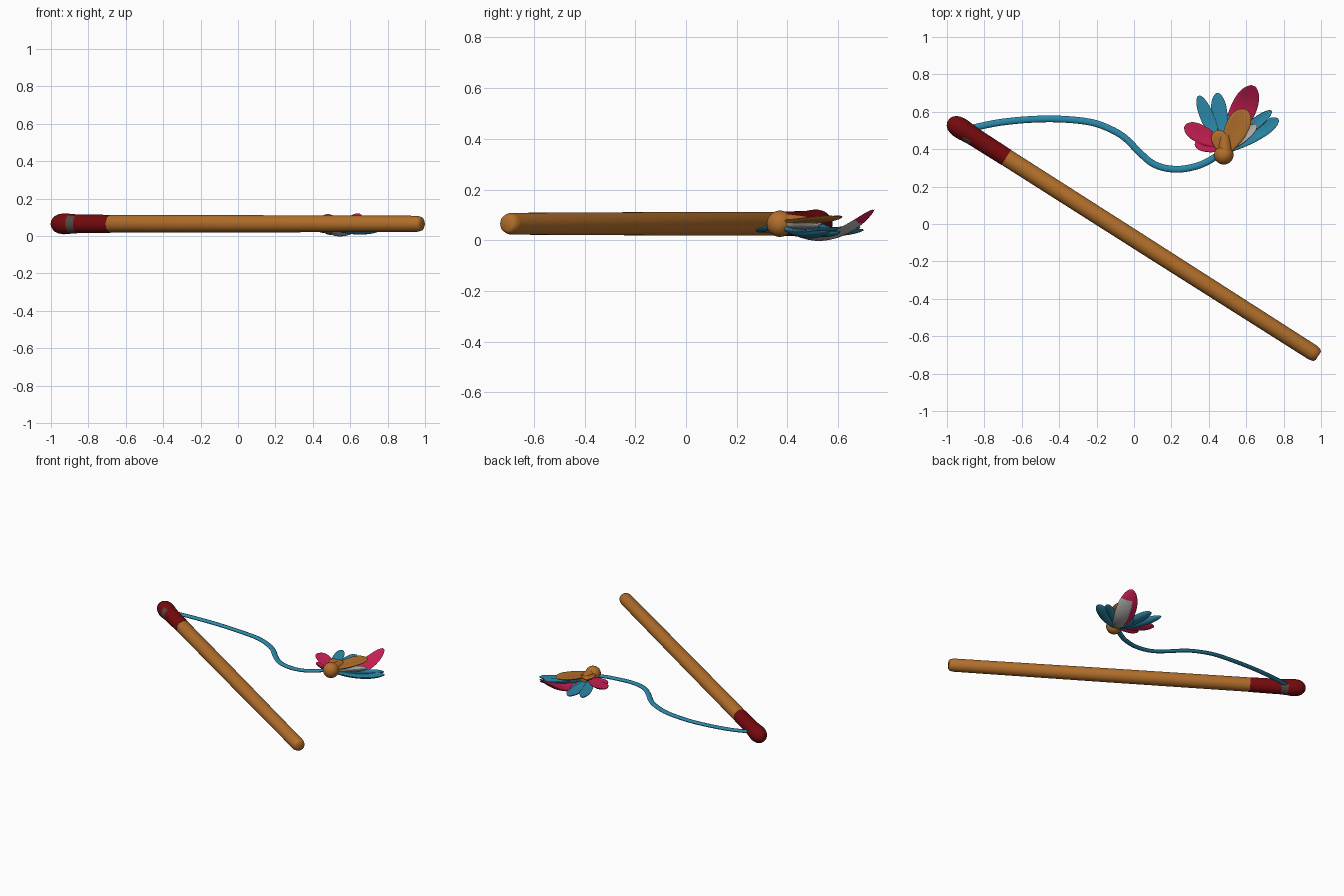
import bpy, bmesh, math
from mathutils import Vector, Matrix

if "Cube" in bpy.data.objects:
    bpy.data.objects.remove(bpy.data.objects["Cube"])


def srgb(r, g, b):
    f = lambda c: c / 12.92 if c <= 0.04045 else ((c + 0.055) / 1.055) ** 2.4
    return tuple(f(c / 255) for c in (r, g, b)) + (1.0,)


def material(name, *rgb):
    m = bpy.data.materials.new(name)
    m.diffuse_color = srgb(*rgb)
    m.use_nodes = True
    m.node_tree.nodes["Principled BSDF"].inputs["Base Color"].default_value = m.diffuse_color
    return m


wood = material("tan wood", 178, 111, 43)
red = material("dark red", 118, 10, 14)
blue = material("teal blue", 44, 138, 170)
pink = material("magenta", 202, 32, 84)
white = material("pale grey", 178, 178, 176)
grey = material("dark grey", 84, 72, 64)


def finish(name, bm, mats, angle=50):
    bmesh.ops.recalc_face_normals(bm, faces=bm.faces)
    me = bpy.data.meshes.new(name)
    bm.to_mesh(me)
    bm.free()
    for m in mats:
        me.materials.append(m)
    ob = bpy.data.objects.new(name, me)
    bpy.context.collection.objects.link(ob)
    bpy.ops.object.select_all(action='DESELECT')
    bpy.context.view_layer.objects.active = ob
    ob.select_set(True)
    bpy.ops.object.shade_smooth_by_angle(angle=math.radians(angle))
    return ob


def skin(bm, rings):
    """Joins rings of points into a closed tube."""
    vs = [[bm.verts.new(p) for p in r] for r in rings]
    n = len(vs[0])
    for a, b in zip(vs, vs[1:]):
        for i in range(n):
            bm.faces.new((a[i], a[(i + 1) % n], b[(i + 1) % n], b[i]))
    bm.faces.new(vs[0])
    bm.faces.new(vs[-1])
    bmesh.ops.recalc_face_normals(bm, faces=bm.faces)
    bm.normal_update()


# The rod lies along a slanted axis in the ground plane
origin = Vector((-0.94, 0.52, 0.065))
axis = Vector((0.844, -0.5375, 0)).normalized()
side = Vector((-0.5375, -0.844, 0)).normalized()
up = Vector((0, 0, 1))


def lathe(bm, profile, n=32):
    skin(bm, [[origin + axis * s + (side * math.cos(2 * math.pi * i / n)
              + up * math.sin(2 * math.pi * i / n)) * r for i in range(n)]
              for s, r in profile])


# Wooden rod with rounded end
bm = bmesh.new()
lathe(bm, [(0.29, 0.044), (0.305, 0.047), (1.2, 0.046), (2.25, 0.043),
           (2.274, 0.037), (2.282, 0.026)])
finish("wooden_rod", bm, [wood])

# Red grip with bulbous cap; grey band on its front and underside
bm = bmesh.new()
lathe(bm, [(-0.063, 0.012), (-0.055, 0.028), (-0.04, 0.043), (-0.018, 0.052),
           (0.01, 0.056), (0.04, 0.055), (0.053, 0.053), (0.1, 0.050),
           (0.2, 0.049), (0.305, 0.048)])
for f in bm.faces:
    s = (f.calc_center_median() - origin).dot(axis)
    if 0.055 < s < 0.098 and (f.normal.z < -0.2 or
                              (f.normal.dot(side) > 0.3 and f.normal.z < 0.85)):
        f.material_index = 1
finish("red_grip", bm, [red, grey])

# Wavy flattened cord
path = [(-0.89, 0.508, 0.066), (-0.834, 0.52, 0.06), (-0.717, 0.543, 0.052),
        (-0.556, 0.559, 0.045), (-0.396, 0.561, 0.04), (-0.235, 0.545, 0.04),
        (-0.128, 0.508, 0.04), (-0.048, 0.46, 0.04), (0.032, 0.38, 0.04),
        (0.096, 0.326, 0.04), (0.166, 0.299, 0.04), (0.246, 0.293, 0.04),
        (0.326, 0.307, 0.043), (0.39, 0.332, 0.05), (0.46, 0.375, 0.06)]
pts = [Vector(p) for p in path]
ext = [2 * pts[0] - pts[1]] + pts + [2 * pts[-1] - pts[-2]]
fine = []
for a, b, c, d in zip(ext, ext[1:], ext[2:], ext[3:]):
    for k in range(5):
        t = k / 5
        fine.append(0.5 * (2 * b + (c - a) * t + (2 * a - 5 * b + 4 * c - d) * t * t
                           + (3 * b - a - 3 * c + d) * t ** 3))
fine.append(pts[-1])
rings = []
for i, p in enumerate(fine):
    tan = fine[min(i + 1, len(fine) - 1)] - fine[max(i - 1, 0)]
    lat = Vector((-tan.y, tan.x, 0)).normalized()
    rings.append([p + lat * 0.018 * math.cos(k * math.pi / 5)
                  + up * 0.01 * math.sin(k * math.pi / 5) for k in range(10)])
bm = bmesh.new()
skin(bm, rings)
finish("cord", bm, [blue])

# Bead holding the feathers
bm = bmesh.new()
bmesh.ops.create_uvsphere(bm, u_segments=28, v_segments=16, radius=0.052,
                          matrix=Matrix.Translation((0.48, 0.37, 0.065)))
finish("bead", bm, [wood])
bm = bmesh.new()
bmesh.ops.create_cone(bm, cap_ends=True, segments=24, radius1=0.042, radius2=0.03,
                      depth=0.09, matrix=Matrix.Translation((0.485, 0.43, 0.065))
                      @ Matrix.Rotation(-math.pi / 2, 4, 'X'))
finish("bead_collar", bm, [wood])


def feather(name, base, tip, w, zs, mat, under=None, th=0.012, cup=0.012, n=16):
    """Curved leaf; zs gives the height at base, middle and tip.
    The inner part of the underside may have its own colour."""
    a, b = Vector(base + (0,)), Vector(tip + (0,))
    lat = (b - a).cross(up).normalized()
    rings = []
    for i in range(n + 1):
        t = 1 - (1 - i / n) ** 1.4
        z = (zs[0] * (1 - t) * (1 - 2 * t) + zs[1] * 4 * t * (1 - t)
             + zs[2] * t * (2 * t - 1))
        tip_round = math.sqrt(max(0.03, 1 - max(0, (t - 0.65) / 0.35) ** 2))
        h = w * (0.35 + 0.65 * math.sin(math.pi / 2 * min(1, t / 0.6))) * tip_round
        ring = []
        for k in range(16):
            c, s = math.cos(k * math.pi / 8), math.sin(k * math.pi / 8)
            ring.append(a.lerp(b, t) + lat * h * c
                        + up * (z + cup * c * c * h / w + th * tip_round * s))
        rings.append(ring)
    bm = bmesh.new()
    skin(bm, rings)
    if under:
        for f in bm.faces:
            c = f.calc_center_median() - a
            t = c.dot(b - a) / (b - a).length_squared
            f.material_index = int(f.normal.z < -0.2 and t < 0.86
                                   and c.dot(lat) > -0.4 * w)
    finish(name, bm, [mat, under] if under else [mat])


# Fan of feathers
feather("blue_feather_1", (0.46, 0.40), (0.345, 0.685), 0.036, (0.05, 0.035, 0.05), blue)
feather("blue_feather_2", (0.475, 0.40), (0.445, 0.70), 0.043, (0.045, 0.028, 0.04), blue)
feather("blue_feather_3", (0.49, 0.39), (0.772, 0.56), 0.042, (0.05, 0.02, 0.035), blue)
feather("blue_feather_4", (0.49, 0.41), (0.735, 0.605), 0.03, (0.045, 0.025, 0.03), blue)
feather("blue_feather_5", (0.48, 0.40), (0.50, 0.58), 0.04, (0.045, 0.02, 0.02), blue)
feather("large_pink_feather", (0.49, 0.40), (0.64, 0.738), 0.068,
        (0.045, 0.012, 0.118), pink, white, 0.01)
feather("left_pink_feather", (0.47, 0.42), (0.272, 0.525), 0.048, (0.05, 0.05, 0.07), pink)
feather("small_pink_feather", (0.47, 0.40), (0.325, 0.43), 0.032, (0.05, 0.045, 0.055), pink)
feather("white_feather", (0.49, 0.39), (0.655, 0.53), 0.03, (0.06, 0.055, 0.06), white)
feather("tan_feather", (0.485, 0.38), (0.598, 0.612), 0.062, (0.07, 0.076, 0.09), wood)
feather("small_tan_feather", (0.475, 0.38), (0.445, 0.50), 0.042, (0.07, 0.075, 0.08), wood)
